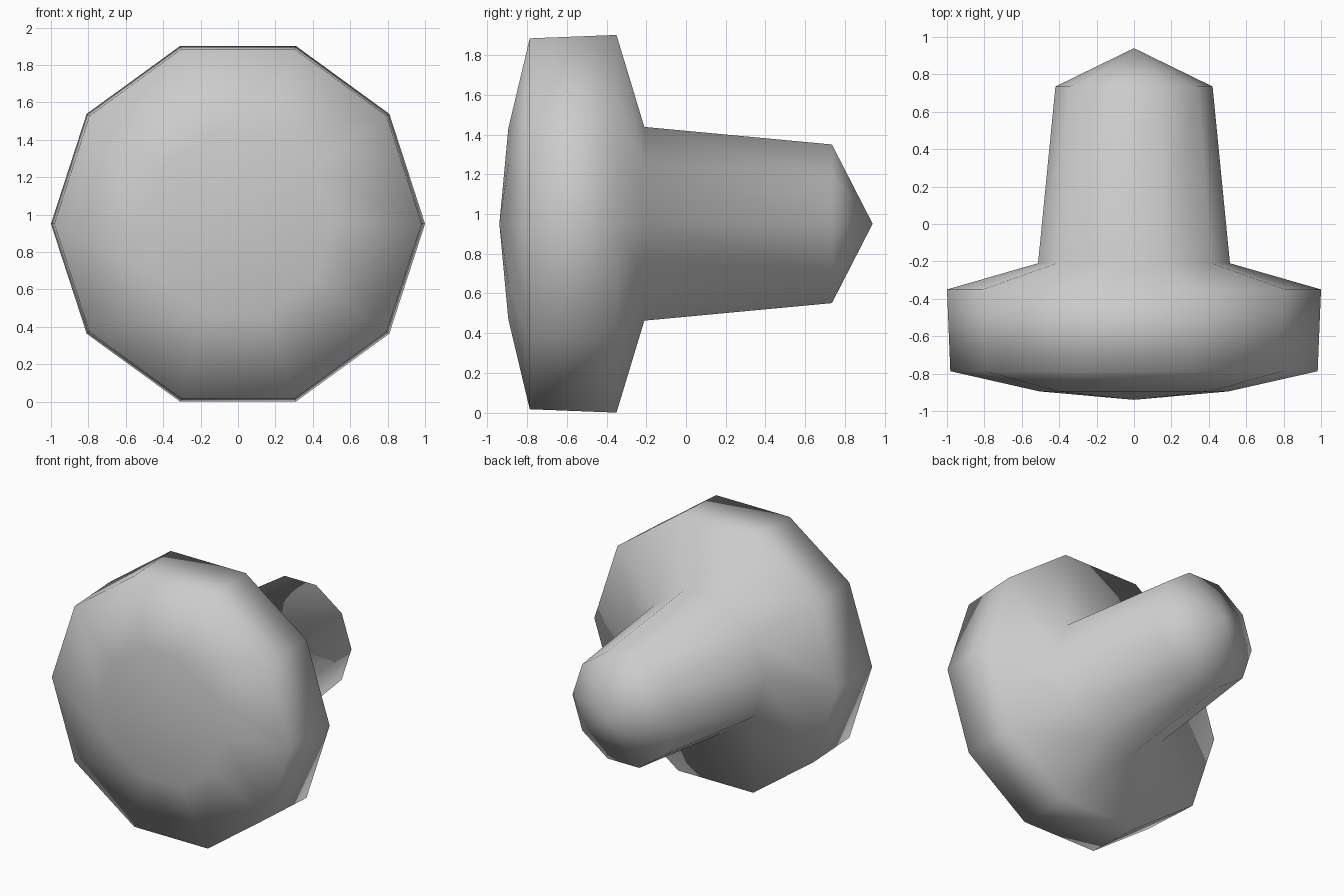
import bpy, math

cube = bpy.data.objects.get("Cube")
if cube:
    bpy.data.objects.remove(cube, do_unlink=True)

SIDES = 10
CENTRE_Z = math.sin(math.radians(72))

# Knob outline from the domed face to the stem tip: (y, radius)
outline = [(-0.94, 0), (-0.895, 0.505), (-0.787, 0.982), (-0.35, 1.0),
           (-0.21, 0.513), (0.735, 0.42), (0.94, 0)]

# Turn the outline around the y axis
verts, rings = [], []
for y, r in outline:
    count = SIDES if r else 1
    rings.append([len(verts) + i for i in range(count)])
    for i in range(count):
        a = 2 * math.pi * i / SIDES
        verts.append((r * math.cos(a), y, CENTRE_Z + r * math.sin(a)))

faces = []
for a, b in zip(rings, rings[1:]):
    for i in range(SIDES):
        j = (i + 1) % SIDES
        if len(a) == 1:
            faces.append((a[0], b[i], b[j]))
        elif len(b) == 1:
            faces.append((a[j], a[i], b[0]))
        else:
            faces.append((a[j], a[i], b[i], b[j]))

mesh = bpy.data.meshes.new("knob")
mesh.from_pydata(verts, [], faces)

# Outward faces, smooth all over
import bmesh
bm = bmesh.new()
bm.from_mesh(mesh)
bmesh.ops.recalc_face_normals(bm, faces=bm.faces)
for f in bm.faces:
    f.smooth = True
bm.to_mesh(mesh)
bm.free()

# Plain grey
grey = bpy.data.materials.new("plain grey")
grey.use_nodes = True
colour = (0.6, 0.6, 0.6, 1)
grey.diffuse_color = colour
grey.node_tree.nodes["Principled BSDF"].inputs["Base Color"].default_value = colour
mesh.materials.append(grey)

knob = bpy.data.objects.new("knob", mesh)
bpy.context.collection.objects.link(knob)
